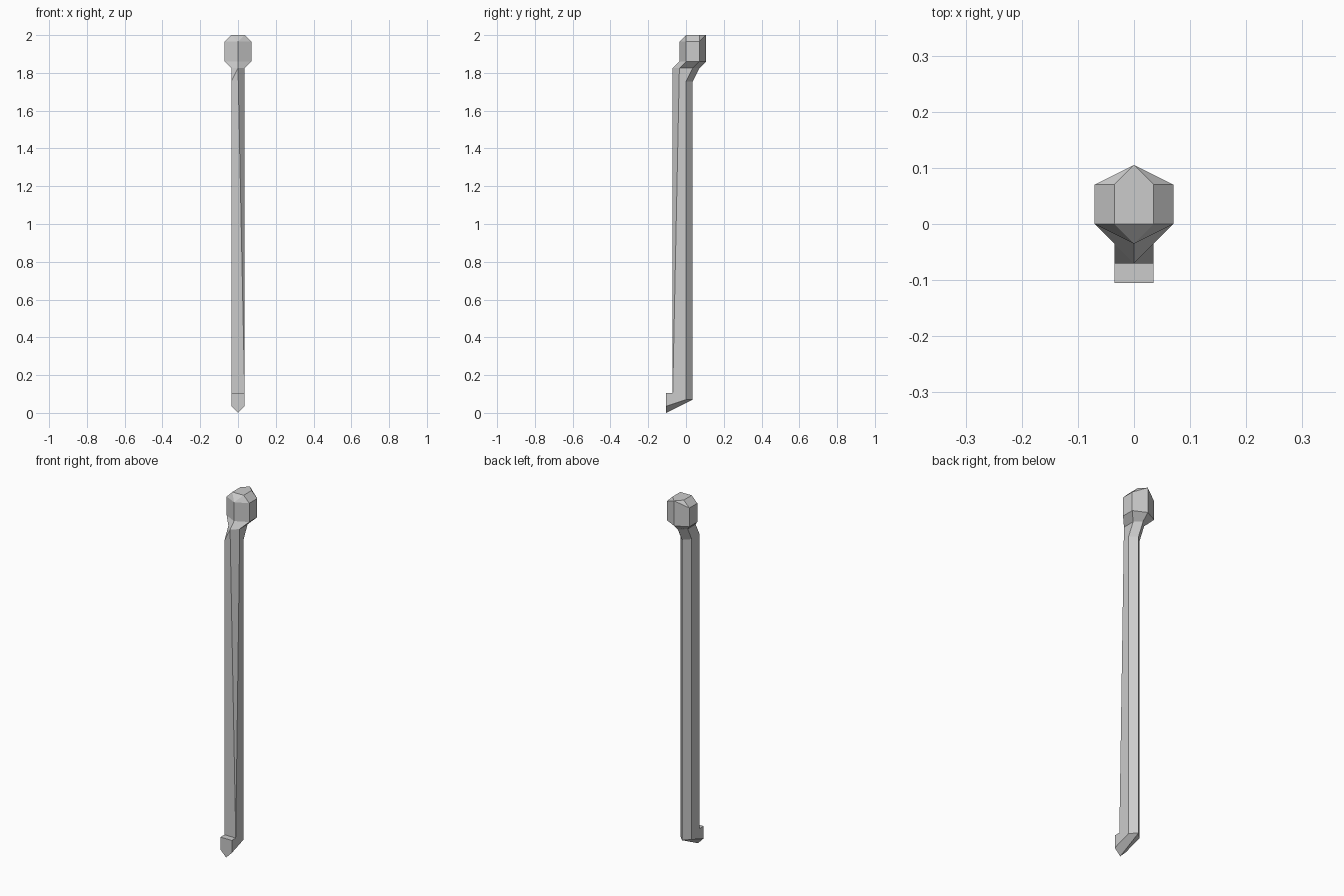
import bpy, bmesh

if "Cube" in bpy.data.objects:
    bpy.data.objects.remove(bpy.data.objects["Cube"])

U = 2 / 57  # the model sits on a regular lattice of this pitch
bm = bmesh.new()
verts = {}


def vert(p):
    if p not in verts:
        verts[p] = bm.verts.new([c * U for c in p])
    return verts[p]


def face(*pts):
    bm.faces.new([vert(p) for p in pts])


def pair(*pts):
    """A face and its mirror image across x = 0."""
    face(*pts)
    face(*[(-x, y, z) for x, y, z in reversed(pts)])


# Hooked foot: pointed front, flat top, wedge underside, sides
face((0, -3, 0), (1, -3, 1), (1, -3, 3), (-1, -3, 3), (-1, -3, 1))
face((-1, -3, 3), (1, -3, 3), (1, -2, 3), (-1, -2, 3))
pair((0, -3, 0), (0, 1, 2), (1, 0, 2), (1, -3, 1))
pair((1, -3, 1), (1, 0, 2), (1, -2, 3), (1, -3, 3))

# Shaft sides (the left one has an extra corner near the neck)
side = [(1, -2, 3), (1, 0, 2), (1, 0, 50), (1, 1, 52), (1, -1, 52)]
face(*side)
face(*[(-x, y, z) for x, y, z in side], (-1, -2, 50))

# Shaft ridged back and bend into the neck
pair((1, 0, 2), (0, 1, 2), (0, 1, 50), (1, 0, 50))
pair((1, 0, 50), (0, 1, 50), (0, 2, 52), (1, 1, 52))

# Shaft front with its long twisting bevel
face((-1, -2, 3), (1, -2, 3), (0, -2, 52), (-1, -2, 50))
face((1, -2, 3), (1, -1, 52), (0, -2, 52))
face((-1, -2, 50), (0, -2, 52), (-1, -1, 52))

# Neck flare and head walls: bridge half-rings and mirror
rings = [
    [(0, -2, 52), (1, -1, 52), (1, 1, 52), (0, 2, 52)],
    [(0, -1, 53), (2, 0, 53), (2, 2, 53), (0, 3, 53)],
    [(0, -1, 56), (2, 0, 56), (2, 2, 56), (0, 3, 57)],
]
for lo, hi in zip(rings, rings[1:]):
    for i in range(3):
        pair(lo[i], lo[i + 1], hi[i + 1], hi[i])

# Bevelled head cap
pair((0, -1, 56), (2, 0, 56), (1, 0, 57))
face((0, -1, 56), (1, 0, 57), (-1, 0, 57))
pair((2, 0, 56), (2, 2, 56), (1, 2, 57), (1, 0, 57))
pair((2, 2, 56), (0, 3, 57), (1, 2, 57))
face((1, 0, 57), (1, 2, 57), (0, 3, 57), (-1, 2, 57), (-1, 0, 57))

bmesh.ops.recalc_face_normals(bm, faces=bm.faces)
mesh = bpy.data.meshes.new("staff")
bm.to_mesh(mesh)
bm.free()
staff = bpy.data.objects.new("staff", mesh)
bpy.context.collection.objects.link(staff)
